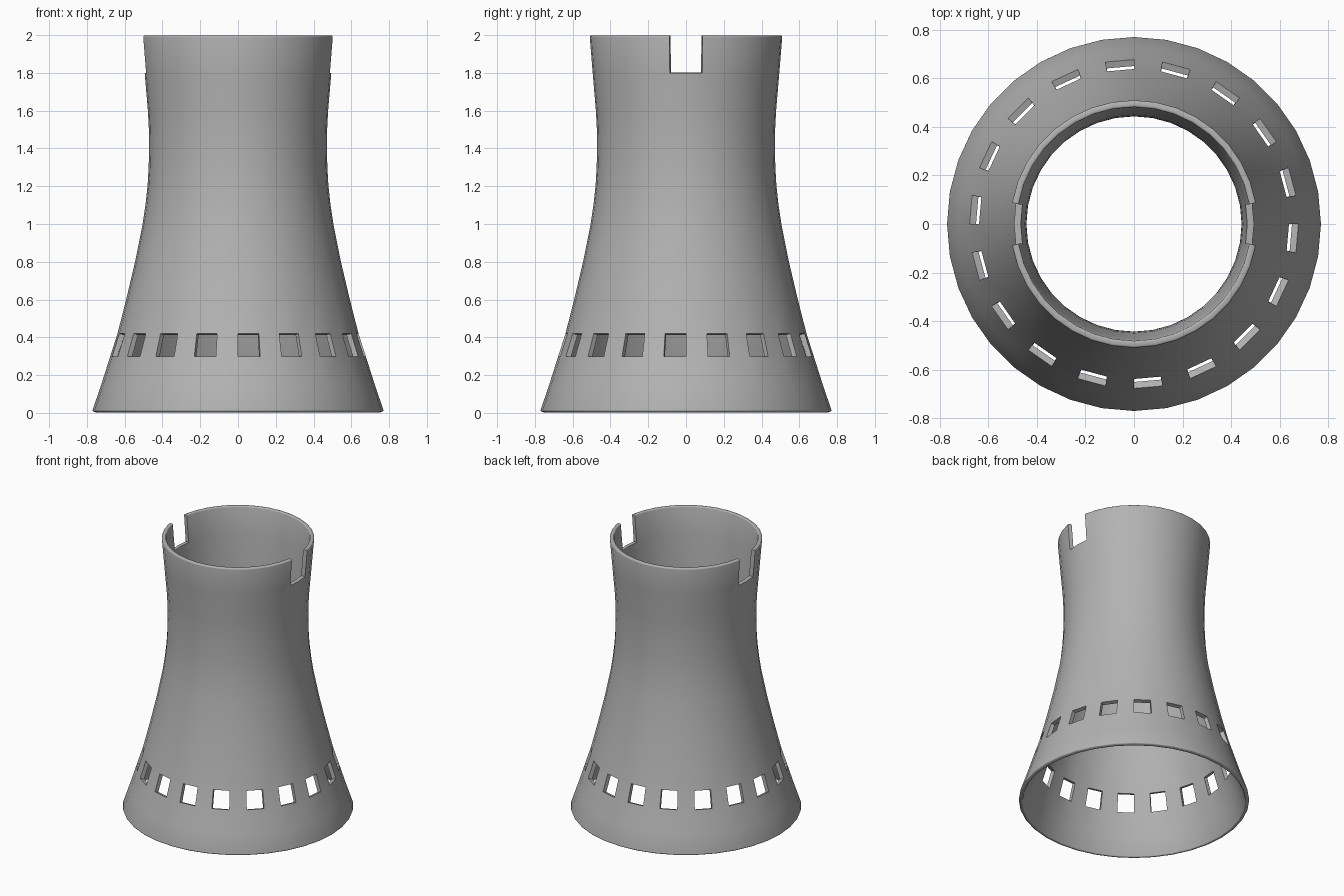
import bpy, bmesh, math

if "Cube" in bpy.data.objects:
    bpy.data.objects.remove(bpy.data.objects["Cube"])

SIDES = 36
# outer wall profile: (radius, height)
PROFILE = [(0.772, 0.009), (0.724, 0.15), (0.677, 0.298), (0.638, 0.42), (0.592, 0.6),
           (0.545, 0.8), (0.505, 1.0), (0.490, 1.1), (0.479, 1.2), (0.473, 1.3),
           (0.471, 1.4), (0.472, 1.5), (0.477, 1.6), (0.494, 1.8), (0.510, 1.997)]
WINDOW_ROW = 2
NOTCH_ROW = len(PROFILE) - 2
NOTCH_COLUMNS = {0, SIDES - 1, SIDES // 2 - 1, SIDES // 2}


def is_open(row, col):
    # alternate panels form the windows, two pairs form the rim notches
    if row == WINDOW_ROW:
        return col % 2 == 1
    return row == NOTCH_ROW and col in NOTCH_COLUMNS


def is_rim_edge(edge):
    # edges that run around the top or bottom rim
    a, b = (v.co for v in edge.verts)
    at_rim = all(z > 1.98 or z < 0.02 for z in (a.z, b.z))
    return at_rim and abs(a.z - b.z) < 0.001 and abs(a.xy.length - b.xy.length) < 0.004


# single-sheet tower wall
bm = bmesh.new()
rings = [[bm.verts.new((r * math.cos(2 * math.pi * i / SIDES),
                        r * math.sin(2 * math.pi * i / SIDES), z))
          for i in range(SIDES)] for r, z in PROFILE]
for row in range(len(PROFILE) - 1):
    for col in range(SIDES):
        if not is_open(row, col):
            nxt = (col + 1) % SIDES
            bm.faces.new((rings[row][col], rings[row][nxt],
                          rings[row + 1][nxt], rings[row + 1][col]))
# drop the stray rim vertices left in the middle of the notches
bmesh.ops.delete(bm, geom=[v for v in bm.verts if not v.link_faces], context='VERTS')
mesh = bpy.data.meshes.new("tower_shell")
bm.to_mesh(mesh)
bm.free()
tower = bpy.data.objects.new("tower_shell", mesh)
bpy.context.collection.objects.link(tower)
bpy.context.view_layer.objects.active = tower
tower.select_set(True)

# wall thickness grows inwards
solid = tower.modifiers.new("wall", 'SOLIDIFY')
solid.thickness = 0.028
solid.offset = -1
bpy.ops.object.modifier_apply(modifier=solid.name)

# softly rounded top and bottom rims
bm = bmesh.new()
bm.from_mesh(tower.data)
bmesh.ops.bevel(bm, geom=[e for e in bm.edges if is_rim_edge(e)], offset=0.008,
                offset_type='OFFSET', segments=3, profile=0.5, affect='EDGES')
bm.to_mesh(tower.data)
bm.free()
bpy.ops.object.shade_smooth_by_angle(angle=math.radians(40))

# dark concrete
concrete = bpy.data.materials.new("concrete")
concrete.diffuse_color = (0.45, 0.45, 0.45, 1)
concrete.use_nodes = True
concrete.node_tree.nodes["Principled BSDF"].inputs["Base Color"].default_value = concrete.diffuse_color
tower.data.materials.append(concrete)
